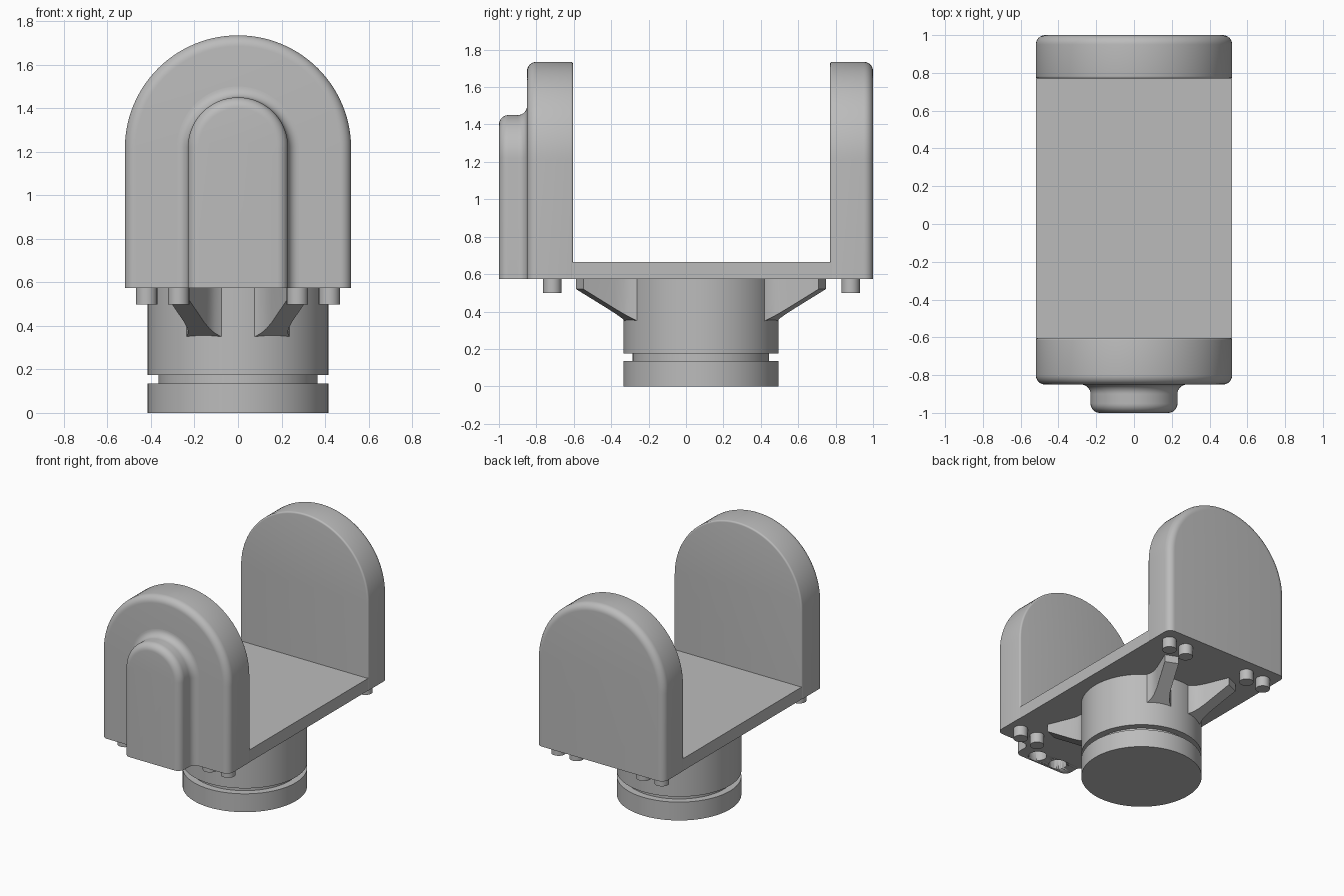
import bpy
import bmesh
from math import sin, cos, pi, radians
from mathutils import Matrix, Vector

cube = bpy.data.objects.get("Cube")
if cube:
    bpy.data.objects.remove(cube, do_unlink=True)

GREY = (0.5, 0.5, 0.5, 1)
grey = bpy.data.materials.new("plain grey")
grey.use_nodes = True
grey.diffuse_color = GREY
grey.node_tree.nodes["Principled BSDF"].inputs["Base Color"].default_value = GREY

BASE_Z = 0.575      # underside of the cradle
AXIS_Y = 0.08       # centre of the round post


def finish(name, bm, smooth=True):
    bmesh.ops.recalc_face_normals(bm, faces=bm.faces)
    mesh = bpy.data.meshes.new(name)
    bm.to_mesh(mesh)
    bm.free()
    mesh.materials.append(grey)
    ob = bpy.data.objects.new(name, mesh)
    bpy.context.collection.objects.link(ob)
    bpy.ops.object.select_all(action='DESELECT')
    ob.select_set(True)
    bpy.context.view_layer.objects.active = ob
    if smooth:
        bpy.ops.object.shade_smooth_by_angle(angle=radians(35))
    return ob


def loft(name, rings):
    """Skin a row of matching closed rings and cap both ends."""
    bm = bmesh.new()
    rows = [[bm.verts.new(p) for p in ring] for ring in rings]
    for a, b in zip(rows, rows[1:]):
        for i in range(len(a)):
            j = (i + 1) % len(a)
            bm.faces.new((a[i], a[j], b[j], b[i]))
    bm.faces.new(rows[0])
    bm.faces.new(rows[-1])
    return finish(name, bm)


def arch(y, half, centre_z, steps=56):
    """Round-topped outline standing on the cradle underside."""
    pts = [(half, y, BASE_Z)]
    for i in range(steps + 1):
        a = pi * i / steps
        pts.append((half * cos(a), y, centre_z + half * sin(a)))
    return pts + [(-half, y, BASE_Z)]


def rounding(y, half, r, out, steps=8):
    """(y, half width) pairs easing from the flat face at y to the full side."""
    angles = [pi / 2 * i / steps for i in range(steps + 1)]
    return [(y + out * r * (1 - cos(a)), half - r * (1 - sin(a))) for a in angles]


def cylinder(name, x, y, z0, z1, r, segments):
    bm = bmesh.new()
    bmesh.ops.create_cone(bm, cap_ends=True, segments=segments, radius1=r, radius2=r,
                          depth=z1 - z0, matrix=Matrix.Translation((x, y, (z0 + z1) / 2)))
    return finish(name, bm)


# Cradle floor
bm = bmesh.new()
bmesh.ops.create_cube(bm, size=1, matrix=Matrix.Translation((0, 0.08, 0.62))
                      @ Matrix.Diagonal((1.036, 1.5, 0.09, 1)))
finish("cradle_floor", bm, smooth=False)


# Upright end plates: large rounding outside, tiny rounding inside
def end_plate(name, outer, inner):
    out = 1 if inner > outer else -1
    steps = rounding(outer, 0.52, 0.05, out)
    steps += rounding(inner, 0.52, 0.012, -out, 4)[::-1]
    loft(name, [arch(y, h, 1.215) for y, h in steps])


end_plate("front_plate", -0.85, -0.603)
end_plate("back_plate", 1.0, 0.77)

# Raised housing on the front plate, blended into it with a fillet
steps = rounding(-1.0, 0.23, 0.05, 1)
for i in range(9):
    a = pi / 2 * i / 8
    steps.append((-0.90 + 0.05 * sin(a), 0.23 + 0.05 * (1 - cos(a))))
steps.append((-0.84, 0.28))
housing = loft("front_housing", [arch(y, h, 1.22) for y, h in steps])

# Two sockets bored into the housing underside
for x in (-0.09, 0.09):
    cutter = cylinder("socket_cutter", x, -0.925, BASE_Z - 0.1, BASE_Z + 0.12, 0.062, 32)
    cutter.hide_render = True
    mod = housing.modifiers.new("socket", 'BOOLEAN')
    mod.operation = 'DIFFERENCE'
    mod.object = cutter
    bpy.context.view_layer.objects.active = housing
    bpy.ops.object.modifier_apply(modifier=mod.name)
    bpy.data.objects.remove(cutter, do_unlink=True)

# Round post with a groove
cylinder("post_foot", 0, AXIS_Y, 0, 0.135, 0.415, 96)
cylinder("post_groove", 0, AXIS_Y, 0.13, 0.18, 0.365, 96)
cylinder("post_drum", 0, AXIS_Y, 0.175, 0.58, 0.415, 96)

# Four tapered ribs, flared where they meet the post: (distance, half width)
FLARE = [(0.703, 0.05), (0.52, 0.05), (0.47, 0.055), (0.435, 0.066),
         (0.41, 0.083), (0.395, 0.095), (0.34, 0.095)]
for sx, side in ((-1, "right"), (1, "left")):
    for sy, end in ((-1, "front"), (1, "back")):
        along = Vector((sx * sin(radians(22.7)), sy * cos(radians(22.7)), 0))
        across = Vector((-along.y, along.x, 0))
        rings = []
        for r, w in FLARE:
            mid = Vector((0, AXIS_Y, 0)) + along * r
            low = 0.35 + (r - 0.405) * 0.57
            rings.append([mid + across * s * w + Vector((0, 0, z))
                          for s, z in ((-1, low), (1, low), (1, 0.58), (-1, 0.58))])
        loft(f"{end}_{side}_rib", rings)

# Pegs in pairs under each corner
for y, end in ((-0.715, "front"), (0.88, "back")):
    for x in (-0.42, -0.273, 0.273, 0.42):
        side = "left" if x > 0 else "right"
        place = "outer" if abs(x) > 0.3 else "inner"
        cylinder(f"{end}_{side}_{place}_peg", x, y, 0.498, 0.58, 0.049, 28)
